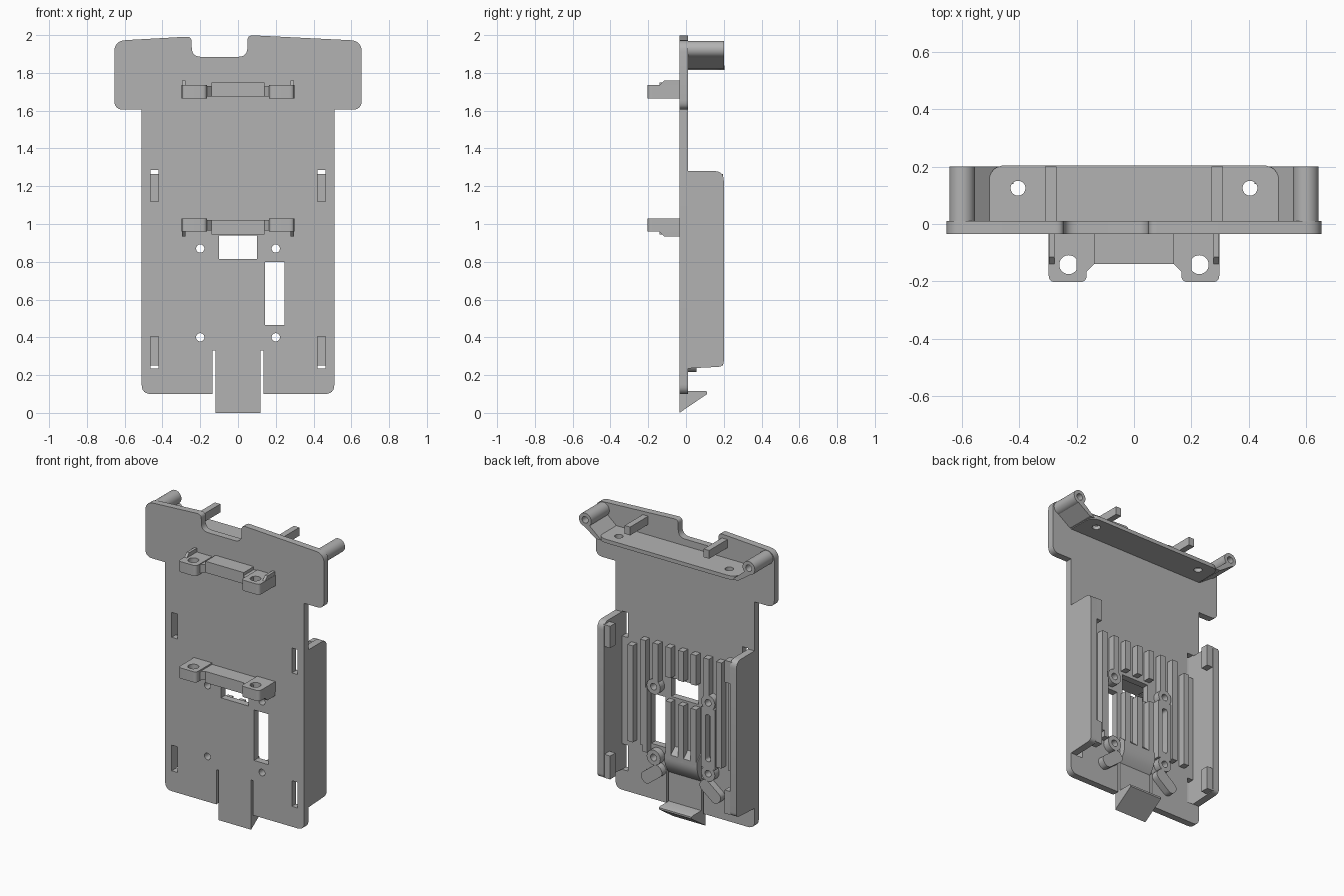
import bpy, bmesh, math
from mathutils import Vector

if "Cube" in bpy.data.objects:
    bpy.data.objects.remove(bpy.data.objects["Cube"], do_unlink=True)

grey = bpy.data.materials.new("plain_grey")
grey.use_nodes = True
COLOUR = (0.45, 0.45, 0.45, 1)
grey.diffuse_color = COLOUR
grey.node_tree.nodes["Principled BSDF"].inputs["Base Color"].default_value = COLOUR


def fillet(points, radius=0.0, steps=6):
    """Round polygon corners; a point may carry its own radius as third value."""
    out = []
    for i, p in enumerate(points):
        r = p[2] if len(p) > 2 else radius
        c = Vector(p[:2])
        if r == 0:
            out.append(c)
            continue
        a = Vector(points[i - 1][:2]) - c
        b = Vector(points[(i + 1) % len(points)][:2]) - c
        a, b = c + a.normalized() * r, c + b.normalized() * r
        for k in range(steps + 1):
            t = k / steps
            bulge = (1 - t) ** 2 * a + 2 * t * (1 - t) * c + t * t * b
            out.append(bulge)
    return out


def rect(x0, x1, y0, y1, r=0.0):
    return fillet([(x0, y0), (x1, y0), (x1, y1), (x0, y1)], r)


def circle(x, y, r, n=24):
    return [Vector((x + r * math.cos(2 * math.pi * k / n),
                    y + r * math.sin(2 * math.pi * k / n))) for k in range(n)]


def slab(name, loops, lo, hi, axis="y"):
    """Extrude an outline with holes along an axis from lo to hi."""
    curve = bpy.data.curves.new(name, "CURVE")
    curve.dimensions, curve.fill_mode = "2D", "BOTH"
    curve.extrude = (hi - lo) / 2
    for loop in loops:
        sp = curve.splines.new("POLY")
        sp.points.add(len(loop) - 1)
        for pt, co in zip(sp.points, loop):
            pt.co = (co.x, co.y, 0, 1)
        sp.use_cyclic_u = True
    temp = bpy.data.objects.new(name + "_outline", curve)
    mesh = bpy.data.meshes.new_from_object(temp)
    bpy.data.objects.remove(temp)
    bpy.data.curves.remove(curve)
    mid = (lo + hi) / 2
    bm = bmesh.new()
    bm.from_mesh(mesh)
    for v in bm.verts:
        a, b, c = v.co
        c += mid
        v.co = {"x": (c, a, b), "y": (a, c, b), "z": (a, b, c)}[axis]
    bmesh.ops.remove_doubles(bm, verts=bm.verts, dist=0.0001)
    bmesh.ops.recalc_face_normals(bm, faces=bm.faces)
    bm.to_mesh(mesh)
    bm.free()
    mesh.name = name
    mesh.materials.clear()
    mesh.materials.append(grey)
    obj = bpy.data.objects.new(name, mesh)
    bpy.context.collection.objects.link(obj)
    bpy.ops.object.select_all(action="DESELECT")
    obj.select_set(True)
    bpy.context.view_layer.objects.active = obj
    bpy.ops.object.shade_smooth_by_angle(angle=math.radians(30))
    return obj


FRONT, BACK, REACH, RIB = -0.035, 0.01, 0.2, 0.055
ROOT = 0.0                       # raised parts start inside the plate
SIDES = (("left", 1), ("right", -1))

# Back plate with head, notch, latch tongue and openings
outline = fillet([
    (-0.51, 0.1, 0.05), (-0.135, 0.1), (-0.135, 0.33), (-0.12, 0.33), (-0.12, 0.1),
    (0.12, 0.1), (0.12, 0.33), (0.135, 0.33), (0.135, 0.1), (0.51, 0.1, 0.05),
    (0.51, 1.605), (0.655, 1.605, 0.05), (0.655, 1.97, 0.06), (0.05, 2.0, 0.03),
    (0.05, 1.885, 0.05), (-0.245, 1.885, 0.05), (-0.245, 1.993, 0.03),
    (-0.655, 1.97, 0.06), (-0.655, 1.605, 0.05), (-0.51, 1.605)])
openings = [rect(-0.1, 0.1, 0.815, 0.94), rect(0.142, 0.247, 0.465, 0.8)]
for _, s in SIDES:
    x0, x1 = sorted((s * 0.42, s * 0.462))
    openings += [rect(x0, x1, 0.235, 0.405), rect(x0, x1, 1.12, 1.285)]
    openings += [circle(s * 0.2, z, 0.022) for z in (0.4, 0.87)]
slab("back_plate", [outline] + openings, FRONT, BACK)

# Latch wedge under the tongue
slab("latch_wedge", [fillet([(FRONT, 0), (0.112, 0.1), (0.112, 0.112),
                             (0.1, 0.117), (FRONT, 0.117)])], -0.12, 0.12, "x")

# Front brackets; the lower one is the upper one turned over
for label, zc, d in (("upper", 1.7, 1), ("lower", 0.995, -1)):
    def span(a, b):
        return sorted((zc + d * a, zc + d * b))
    bar = fillet([(-0.2, ROOT - 0.02), (0.2, ROOT - 0.02), (0.2, -0.165),
                  (0.165, -0.165), (0.14, -0.14), (-0.14, -0.14),
                  (-0.165, -0.165), (-0.2, -0.165)])
    slab(label + "_bracket_foot", [bar], *span(-0.025, 0.03), "z")
    slab(label + "_bracket_bar", [rect(-0.14, 0.14, -0.14, -0.02)], *span(-0.025, 0.05), "z")
    for side, s in SIDES:
        x0, x1 = sorted((s * 0.165, s * 0.298))
        slab(f"{label}_bracket_{side}_lug",
             [fillet([(x0, -0.203, 0.025), (x1, -0.203, 0.025), (x1, -0.02), (x0, -0.02)]),
              circle(s * 0.228, -0.142, 0.033)], *span(-0.035, 0.035), "z")
        x0, x1 = sorted((s * 0.278, s * 0.296))
        slab(f"{label}_bracket_{side}_fin",
             [fillet([(-0.02, zc), (-0.14, zc), (-0.14, zc + d * 0.035),
                      (-0.115, zc + d * 0.06), (-0.02, zc + d * 0.06)])], x0, x1, "x")

# Head shelf with two screw holes
slab("head_shelf", [fillet([(-0.51, ROOT), (0.51, ROOT), (0.505, 0.205, 0.06),
                            (-0.505, 0.205, 0.06)]),
                    circle(0.405, 0.125, 0.026), circle(-0.405, 0.125, 0.026)],
     1.815, 1.84, "z")

for side, s in SIDES:
    # Screw post, its web, and support fin
    slab(side + "_screw_post", [circle(s * 0.6, 1.925, 0.045), circle(s * 0.6, 1.925, 0.022)],
         ROOT, REACH)
    slab(side + "_post_web", [fillet([(s * 0.48, 1.82), (s * 0.52, 1.82), (s * 0.61, 1.882),
                                      (s * 0.575, 1.9)])], ROOT, REACH)
    x0, x1 = sorted((s * 0.27, s * 0.31))
    slab(side + "_head_fin", [rect(x0, x1, 1.91, 1.965)], ROOT, REACH)

    # Side wall with two snap hooks
    x0, x1 = sorted((s * 0.463, s * 0.51))
    slab(side + "_side_wall", [fillet([(ROOT, 0.235), (REACH, 0.245, 0.03),
                                       (REACH, 1.28, 0.05), (ROOT, 1.28)])], x0, x1, "x")
    x0, x1 = sorted((s * 0.42, s * 0.47))
    for label, z0, z1 in (("lower", 0.25, 0.405), ("upper", 1.12, 1.265)):
        slab(f"{side}_{label}_hook", [rect(x0, x1, z0, z1)], 0.14, 0.195)

    # Screw bosses
    for label, z in (("lower", 0.4), ("upper", 0.87)):
        slab(f"{side}_{label}_boss", [circle(s * 0.2, z, 0.05), circle(s * 0.2, z, 0.022)],
             ROOT, RIB)

    # Slanted oval pad
    pad = rect(-0.085, 0.085, -0.04, 0.04, 0.04)
    t = -s * math.radians(38)
    pad = [Vector((s * 0.215 + p.x * math.cos(t) - p.y * math.sin(t),
                   0.285 + p.x * math.sin(t) + p.y * math.cos(t))) for p in pad]
    slab(side + "_oval_pad", [pad], ROOT, RIB)

# Slotted frame between the right bosses, rails beside the left opening
slab("right_slotted_frame", [rect(-0.25, -0.15, 0.435, 0.835),
                             rect(-0.22, -0.18, 0.48, 0.79, 0.019)], ROOT, RIB)
slab("left_opening_rail", [rect(0.248, 0.28, 0.42, 0.85)], ROOT, RIB)

# Ribs, broken around the openings
for k in range(-4, 5):
    x, i = k * 0.093, abs(k)
    if i <= 1:
        spans = [(0.96, 1.16), (0.42, 0.8)]
    elif i == 2:
        spans = [(0.9, 1.16)]
    else:
        spans = [(0.46, 1.16 if i == 3 else 1.1)]
    for n, (z0, z1) in enumerate(spans):
        slab(f"rib_{k + 5}_{n + 1}", [rect(x - 0.02, x + 0.02, z0, z1)], ROOT, RIB)

# Curved ramp where the ribs run out onto the tongue
slab("tongue_ramp", [fillet([(ROOT, 0.3), (0.018, 0.32), (RIB, 0.38, 0.04),
                             (RIB, 0.45), (ROOT, 0.5)])], -0.12, 0.12, "x")
